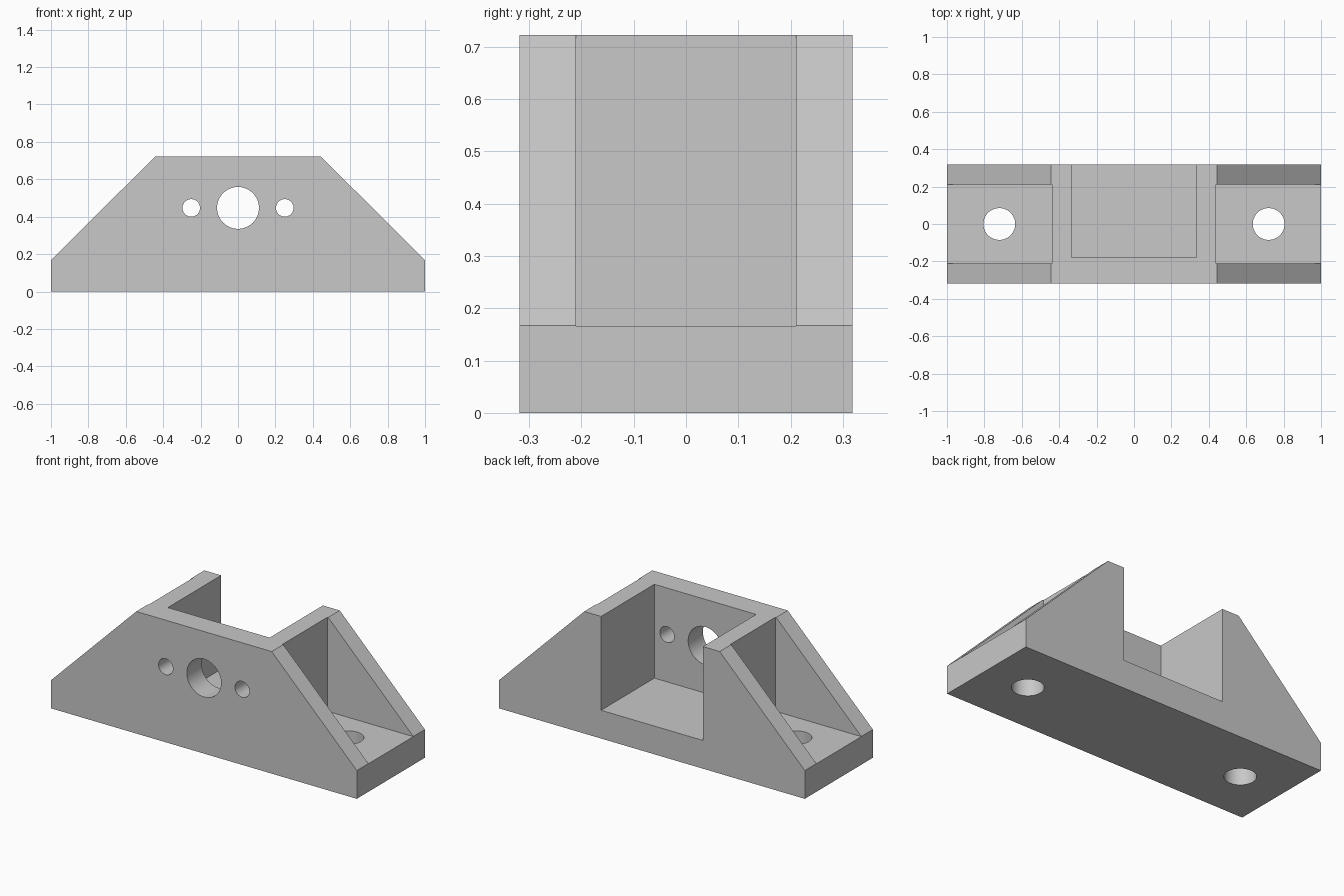
import bpy, math

default = bpy.data.objects.get("Cube")
if default:
    bpy.data.objects.remove(default, do_unlink=True)

HALF_DEPTH, HEIGHT, FLOOR = 0.318, 0.722, 0.167

grey = bpy.data.materials.new("plain grey")
grey.use_nodes = True
colour = (0.58, 0.58, 0.58, 1)
grey.diffuse_color = colour
grey.node_tree.nodes["Principled BSDF"].inputs["Base Color"].default_value = colour


def extruded_profile(name, outline, half_depth):
    """Solid made by sweeping an x-z outline along y."""
    n = len(outline)
    verts = [(x, y, z) for y in (-half_depth, half_depth) for x, z in outline]
    faces = [tuple(range(n)), tuple(reversed(range(n, 2 * n)))]
    faces += [(i, i + n, (i + 1) % n + n, (i + 1) % n) for i in range(n)]
    mesh = bpy.data.meshes.new(name)
    mesh.from_pydata(verts, [], faces)
    obj = bpy.data.objects.new(name, mesh)
    bpy.context.collection.objects.link(obj)
    return obj


def box(low, high):
    centre = [(a + b) / 2 for a, b in zip(low, high)]
    bpy.ops.mesh.primitive_cube_add(size=1, location=centre)
    obj = bpy.context.object
    obj.scale = [b - a for a, b in zip(low, high)]
    return obj


def cylinder(radius, depth, location, tilt=0):
    bpy.ops.mesh.primitive_cylinder_add(vertices=64, radius=radius, depth=depth,
                                        location=location, rotation=(tilt, 0, 0))
    return bpy.context.object


# Main body with sloping ends
half = [(1, 0), (1, FLOOR), (0.443, HEIGHT)]
bracket = extruded_profile("bracket", half + [(-x, z) for x, z in reversed(half)], HALF_DEPTH)
bracket.data.materials.append(grey)

# Central cavity, open at the back and top
cutters = [box((-0.333, -0.18, FLOOR), (0.333, 0.5, 1))]
# Large bore through the front wall
cutters.append(cylinder(0.112, 0.3, (0, -0.3, 0.447), math.pi / 2))
for side in (-1, 1):
    # Pocket between the gussets, bolt hole in the foot, small hole in the front wall
    inner, outer = sorted((side * 0.438, side * 1.2))
    cutters.append(box((inner, -0.21, FLOOR - 0.001), (outer, 0.21, 1)))
    cutters.append(cylinder(0.085, 0.6, (side * 0.72, 0, 0.1)))
    cutters.append(cylinder(0.047, 0.3, (side * 0.25, -0.3, 0.447), math.pi / 2))

bpy.ops.object.select_all(action="DESELECT")
bpy.context.view_layer.objects.active = bracket
bracket.select_set(True)
for cutter in cutters:
    cutter.hide_render = True
    cut = bracket.modifiers.new("cut", "BOOLEAN")
    cut.operation = "DIFFERENCE"
    cut.solver = "EXACT"
    cut.object = cutter
    bpy.ops.object.modifier_apply(modifier=cut.name)
    bpy.data.objects.remove(cutter, do_unlink=True)

bpy.ops.object.shade_smooth_by_angle(angle=math.radians(30))
